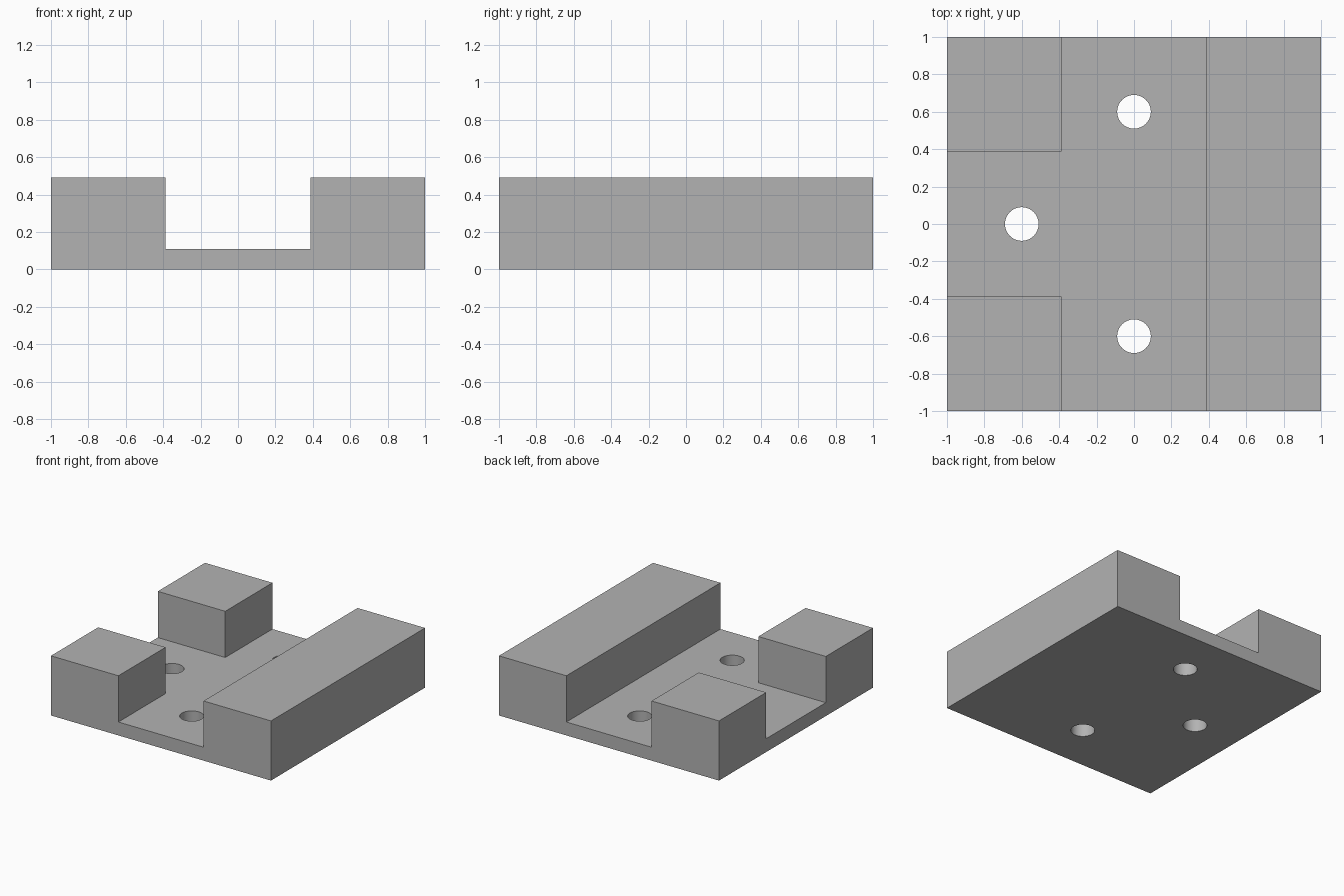
import bpy
import bmesh

HEIGHT = 0.49      # overall height
FLOOR = 0.11       # thickness of the base plate
SLOT = 0.387       # half width of the channels
HOLE_RADIUS = 0.09
HOLES = [(0, 0.6), (0, -0.6), (-0.6, 0)]

default_cube = bpy.data.objects.get("Cube")
if default_cube:
    bpy.data.objects.remove(default_cube, do_unlink=True)

grey = bpy.data.materials.new("plain grey")
grey.use_nodes = True
colour = (0.45, 0.45, 0.45, 1)
grey.diffuse_color = colour
grey.node_tree.nodes["Principled BSDF"].inputs["Base Color"].default_value = colour


def prism(name, outline, bottom, top):
    """Extrude a flat outline from bottom to top."""
    bm = bmesh.new()
    face = bm.faces.new([bm.verts.new((x, y, bottom)) for x, y in outline])
    lifted = bmesh.ops.extrude_face_region(bm, geom=[face])["geom"]
    verts = [v for v in lifted if isinstance(v, bmesh.types.BMVert)]
    bmesh.ops.translate(bm, vec=(0, 0, top - bottom), verts=verts)
    bmesh.ops.recalc_face_normals(bm, faces=bm.faces)
    mesh = bpy.data.meshes.new(name)
    bm.to_mesh(mesh)
    bm.free()
    obj = bpy.data.objects.new(name, mesh)
    bpy.context.collection.objects.link(obj)
    obj.data.materials.append(grey)
    return obj


def cut(body, cutter):
    """Subtract the cutter from the body, then discard it."""
    cutter.hide_render = True
    mod = body.modifiers.new(cutter.name, "BOOLEAN")
    mod.operation = "DIFFERENCE"
    mod.solver = "EXACT"
    mod.object = cutter
    bpy.context.view_layer.objects.active = body
    bpy.ops.object.modifier_apply(modifier=mod.name)
    bpy.data.objects.remove(cutter, do_unlink=True)


# Solid block
bpy.ops.object.select_all(action="DESELECT")
block = prism("slotted_block", [(-1, -1), (1, -1), (1, 1), (-1, 1)], 0, HEIGHT)

# T-shaped channel: a full-length slot with a branch to the right side
out = 1.2
channel = [(-SLOT, -out), (SLOT, -out), (SLOT, out), (-SLOT, out),
           (-SLOT, SLOT), (-out, SLOT), (-out, -SLOT), (-SLOT, -SLOT)]
cut(block, prism("channel_cutter", channel, FLOOR, HEIGHT + 0.2))

# Round through holes, one in each arm of the channel
for x, y in HOLES:
    bpy.ops.mesh.primitive_cylinder_add(vertices=48, radius=HOLE_RADIUS, depth=1, location=(x, y, 0))
    hole = bpy.context.object
    hole.name = "hole_cutter"
    hole.data.materials.append(grey)
    cut(block, hole)

# Smooth the hole walls, keep the block edges sharp
bpy.ops.object.select_all(action="DESELECT")
block.select_set(True)
bpy.context.view_layer.objects.active = block
bpy.ops.object.shade_smooth_by_angle()
